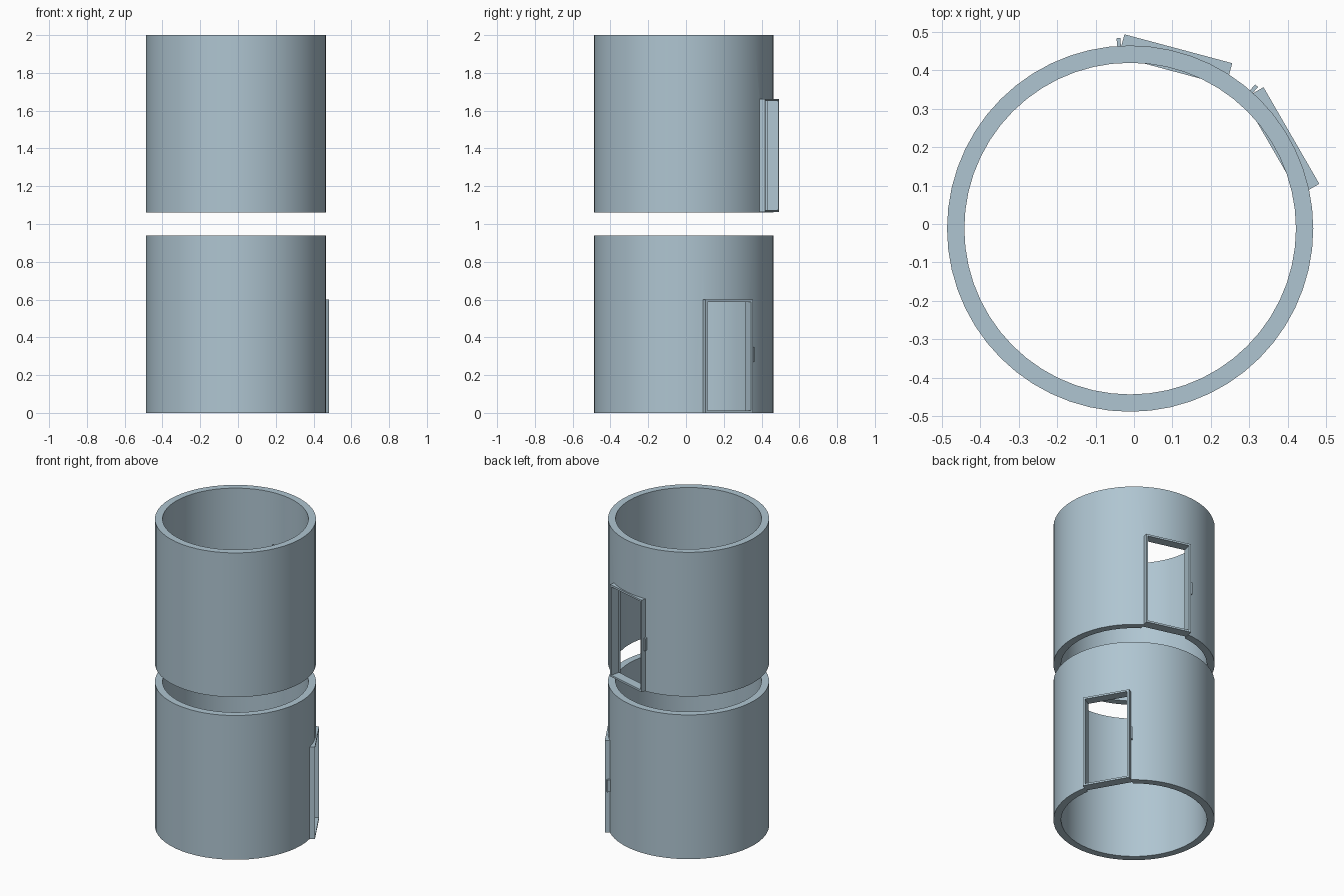
import bpy, bmesh, math
from mathutils import Matrix, Vector

cube = bpy.data.objects.get("Cube")
if cube:
    bpy.data.objects.remove(cube, do_unlink=True)

CENTRE = Vector((-0.01, -0.012, 0))
OUTER, INNER, HEIGHT, SIDES = 0.476, 0.431, 0.94, 56
DOOR_W, DOOR_H, BORDER = 0.29, 0.6, 0.012
FRAME_BACK, FRAME_FRONT = 0.424, 0.484

# Single wall colour
paint = bpy.data.materials.new("pale blue grey")
paint.use_nodes = True
colour = (0.43, 0.56, 0.64, 1)
paint.diffuse_color = colour
paint.node_tree.nodes["Principled BSDF"].inputs["Base Color"].default_value = colour


def add_object(name, bm, z=0, angle=0):
    """Turn a bmesh into an object placed on the tube axis."""
    bmesh.ops.recalc_face_normals(bm, faces=bm.faces)
    mesh = bpy.data.meshes.new(name)
    bm.to_mesh(mesh)
    bm.free()
    mesh.materials.append(paint)
    obj = bpy.data.objects.new(name, mesh)
    bpy.context.collection.objects.link(obj)
    obj.location = CENTRE + Vector((0, 0, z))
    obj.rotation_euler.z = math.radians(angle)
    return obj


def box(bm, low, high):
    low, high = Vector(low), Vector(high)
    matrix = Matrix.Translation((low + high) / 2) @ Matrix.Diagonal((*(high - low), 1))
    bmesh.ops.create_cube(bm, size=1, matrix=matrix)


def activate(obj):
    bpy.ops.object.select_all(action="DESELECT")
    obj.select_set(True)
    bpy.context.view_layer.objects.active = obj


def tube(name, z):
    """Hollow cylinder spun from its rectangular wall section."""
    bm = bmesh.new()
    section = [(INNER, 0), (OUTER, 0), (OUTER, HEIGHT), (INNER, HEIGHT)]
    verts = [bm.verts.new((r, 0, h)) for r, h in section]
    edges = [bm.edges.new((verts[i], verts[(i + 1) % 4])) for i in range(4)]
    bmesh.ops.spin(bm, geom=verts + edges, axis=(0, 0, 1), cent=(0, 0, 0),
                   angle=math.tau, steps=SIDES, use_duplicate=False)
    bmesh.ops.remove_doubles(bm, verts=bm.verts, dist=0.0005)
    return add_object(name, bm, z)


def cut_doorway(wall, z, angle):
    bm = bmesh.new()
    half = DOOR_W / 2 - 0.002
    box(bm, (0.3, -half, -0.05), (0.6, half, DOOR_H - 0.002))
    cutter = add_object("doorway_cutter", bm, z, angle)
    cutter.hide_render = True
    bpy.context.view_layer.update()
    activate(wall)
    mod = wall.modifiers.new("doorway", "BOOLEAN")
    mod.operation = "DIFFERENCE"
    mod.solver = "EXACT"
    mod.object = cutter
    bpy.ops.object.modifier_apply(modifier=mod.name)
    bpy.data.objects.remove(cutter, do_unlink=True)
    bpy.ops.object.shade_smooth_by_angle(angle=math.radians(30))


def door_frame(name, z, angle):
    """Two jambs, a sill and a lintel around the opening."""
    bm = bmesh.new()
    half = DOOR_W / 2
    for y in (-half, half - BORDER):
        box(bm, (FRAME_BACK, y, 0), (FRAME_FRONT, y + BORDER, DOOR_H))
    for h in (0, DOOR_H - BORDER):
        box(bm, (FRAME_BACK, BORDER - half, h), (FRAME_FRONT, half - BORDER, h + BORDER))
    add_object(name, bm, z, angle)


def door_handle(name, z, angle):
    """Slim upright bar on the wall beside the frame."""
    bm = bmesh.new()
    box(bm, (OUTER - 0.01, -0.005, 0.27), (OUTER + 0.02, 0.005, 0.35))
    add_object(name, bm, z, angle)


# Two stacked tubes with a gap, each with one framed doorway
for level, tube_z, door_z, angle in (("lower", 0, 0, 30), ("upper", 1.06, 1.063, 75)):
    wall = tube(level + "_tube", tube_z)
    cut_doorway(wall, door_z, angle)
    door_frame(level + "_door_frame", door_z, angle)
    door_handle(level + "_door_handle", door_z, angle + 18.5)
